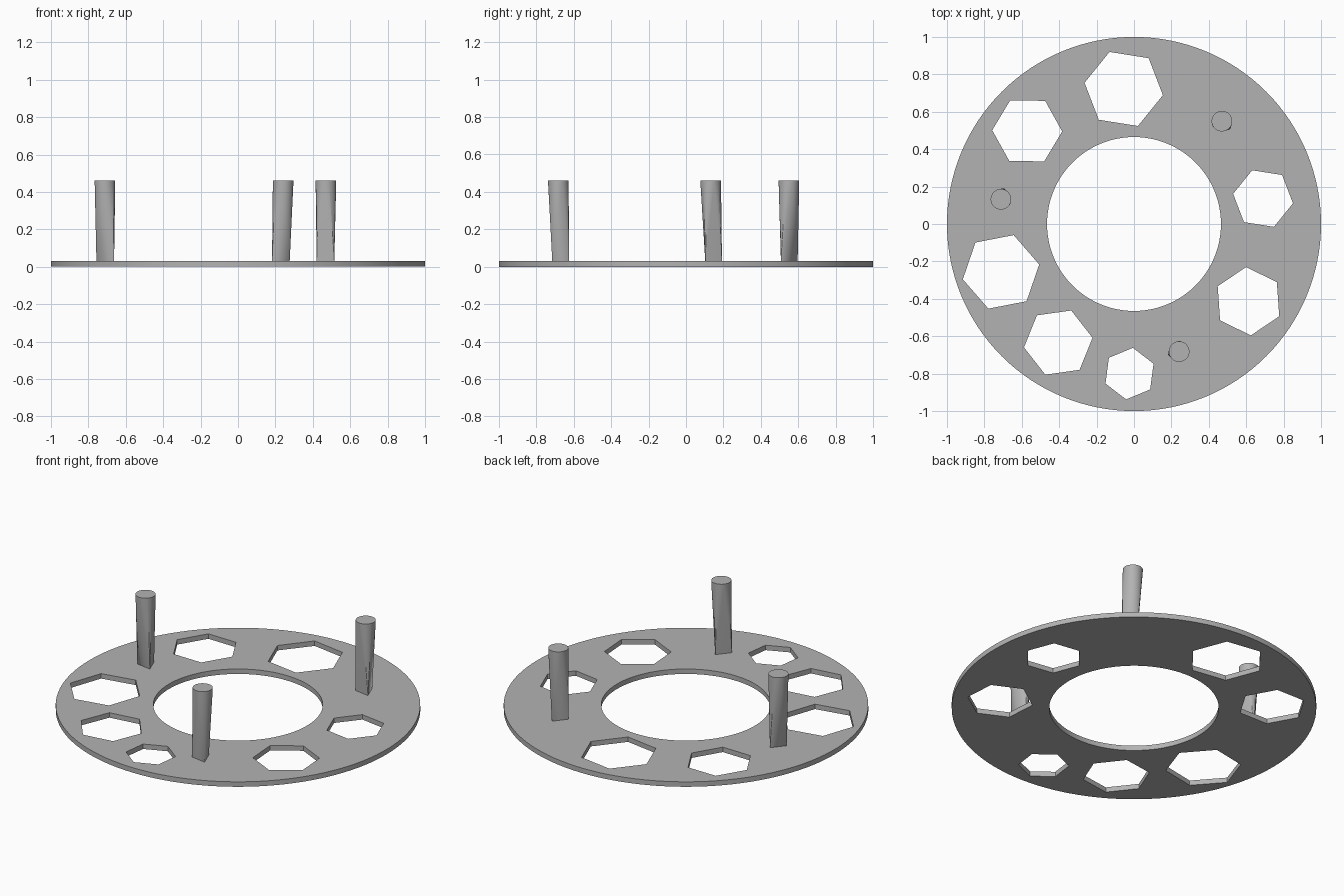
import bpy, bmesh
from math import cos, sin, radians, tau
from mathutils import Matrix, Vector

cube = bpy.data.objects.get("Cube")
if cube:
    bpy.data.objects.remove(cube)

THICK, POST_TOP = 0.03, 0.46

grey = bpy.data.materials.new("plain grey")
grey.use_nodes = True
grey.diffuse_color = (0.45, 0.45, 0.45, 1)
grey.node_tree.nodes["Principled BSDF"].inputs["Base Color"].default_value = grey.diffuse_color


def polygon(x, y, radius, sides, turn=0):
    angles = [radians(turn) + tau * i / sides for i in range(sides)]
    return [(x + radius * cos(a), y + radius * sin(a)) for a in angles]


def smooth(obj):
    bpy.ops.object.select_all(action="DESELECT")
    obj.select_set(True)
    bpy.context.view_layer.objects.active = obj
    bpy.ops.object.shade_smooth_by_angle(angle=radians(25))


# Ring plate: outer rim, centre hole and hexagonal windows (x, y, radius, turn)
windows = [
    (-0.055, 0.722, 0.212, 51),
    (-0.571, 0.498, 0.187, 59),
    (0.69, 0.136, 0.162, 51),
    (0.612, -0.413, 0.183, 34),
    (-0.711, -0.256, 0.208, 11),
    (-0.405, -0.634, 0.185, 8),
    (-0.024, -0.80, 0.139, 22.5),
]
loops = [polygon(0, 0, 1, 128), polygon(0, 0, 0.465, 96)]
loops += [polygon(x, y, r, 6, turn) for x, y, r, turn in windows]

outline = bpy.data.curves.new("ring_outline", "CURVE")
outline.dimensions = "2D"
outline.fill_mode = "BOTH"
outline.extrude = THICK / 2
for loop in loops:
    spline = outline.splines.new("POLY")
    spline.points.add(len(loop) - 1)
    for point, (x, y) in zip(spline.points, loop):
        point.co = (x, y, 0, 1)
    spline.use_cyclic_u = True
helper = bpy.data.objects.new("ring_outline", outline)
bpy.context.collection.objects.link(helper)
bpy.context.view_layer.update()
mesh = bpy.data.meshes.new_from_object(helper.evaluated_get(bpy.context.evaluated_depsgraph_get()))
bpy.data.objects.remove(helper)

bm = bmesh.new()
bm.from_mesh(mesh)
bmesh.ops.remove_doubles(bm, verts=bm.verts, dist=0.0001)
bmesh.ops.recalc_face_normals(bm, faces=bm.faces)
bmesh.ops.translate(bm, verts=bm.verts, vec=(0, 0, THICK / 2))
bm.to_mesh(mesh)
bm.free()
mesh.materials.clear()
mesh.materials.append(grey)
plate = bpy.data.objects.new("ring_plate", mesh)
bpy.context.collection.objects.link(plate)
smooth(plate)

# Three posts, each blending from a triangular foot to a round top
for i in range(3):
    bm = bmesh.new()
    for x, y in polygon(0.002, -0.008, 0.055, 3, 201):
        bm.verts.new((x, y, THICK - 0.005))
        bm.verts.new((x, y, THICK + 0.01))
    for x, y in polygon(0, 0, 0.055, 40):
        bm.verts.new((x, y, POST_TOP - 0.01))
        bm.verts.new((x, y, POST_TOP))
    bmesh.ops.convex_hull(bm, input=bm.verts)
    bmesh.ops.recalc_face_normals(bm, faces=bm.faces)
    placement = Matrix.Rotation(tau * i / 3, 4, "Z") @ Matrix.Translation(Vector((0.47, 0.55, 0)))
    bmesh.ops.transform(bm, matrix=placement, verts=bm.verts)
    mesh = bpy.data.meshes.new("post")
    bm.to_mesh(mesh)
    bm.free()
    mesh.materials.append(grey)
    post = bpy.data.objects.new(f"post_{i + 1}", mesh)
    bpy.context.collection.objects.link(post)
    smooth(post)
